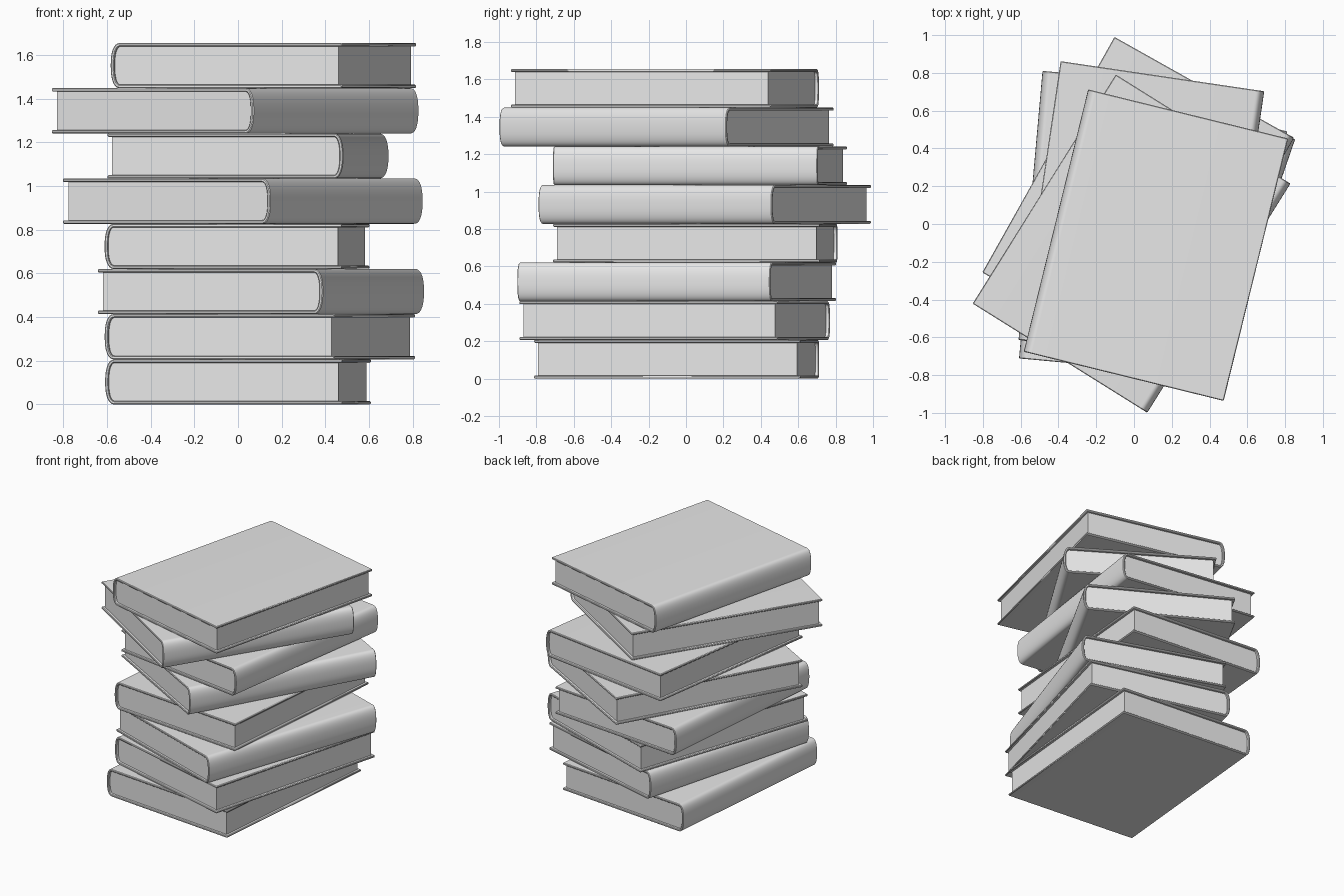
import bpy, bmesh, math

cube = bpy.data.objects.get("Cube")
if cube:
    bpy.data.objects.remove(cube, do_unlink=True)

WIDTH, LENGTH, HEIGHT = 1.09, 1.43, 0.2069
BOARD = 0.016      # cover thickness
OVERHANG = 0.019   # cover beyond the pages
ROUND = 0.045      # depth of the rounded spine
STEPS = 24

grey = bpy.data.materials.new("plain_grey")
grey.use_nodes = True
grey.diffuse_color = (0.8, 0.8, 0.8, 1)
grey.node_tree.nodes["Principled BSDF"].inputs["Base Color"].default_value = (0.8, 0.8, 0.8, 1)


def rounded_end(inset):
    """Spine curve from top to bottom, offset inwards by inset."""
    half, depth, power = HEIGHT / 2 - inset, ROUND - inset, 2 / 2.4
    points = []
    for i in range(STEPS + 1):
        a = math.pi * i / STEPS
        c = math.cos(a)
        z = math.copysign(abs(c) ** power, c) * half
        x = -WIDTH / 2 + ROUND - depth * abs(math.sin(a)) ** power
        points.append((x, z))
    return points


def extrude_profile(name, points, length, bevel=0):
    """Sweep an x-z outline along y, chamfer its hard edges if asked."""
    bm = bmesh.new()
    face = bm.faces.new([bm.verts.new((x, -length / 2, z)) for x, z in points])
    swept = bmesh.ops.extrude_face_region(bm, geom=[face], use_keep_orig=True)
    moved = [v for v in swept["geom"] if isinstance(v, bmesh.types.BMVert)]
    bmesh.ops.translate(bm, verts=moved, vec=(0, length, 0))
    bmesh.ops.recalc_face_normals(bm, faces=bm.faces[:])
    if bevel:
        hard = [e for e in bm.edges if e.calc_face_angle(0) > 0.9]
        bmesh.ops.bevel(bm, geom=hard, offset=bevel, segments=1, affect='EDGES')
    mesh = bpy.data.meshes.new(name)
    bm.to_mesh(mesh)
    bm.free()
    mesh.polygons.foreach_set("use_smooth", [True] * len(mesh.polygons))
    mesh.set_sharp_from_angle(angle=math.radians(40))
    mesh.materials.append(grey)
    return mesh


# Wrapped cover: outer outline, then back along the inner one
edge, half = WIDTH / 2, HEIGHT / 2
outer = [(edge, half)] + rounded_end(0) + [(edge, -half)]
inner = [(edge, half - BOARD)] + rounded_end(BOARD) + [(edge, BOARD - half)]
cover = extrude_profile("cover", outer + inner[::-1], LENGTH, bevel=0.004)

# Page block, slightly sunk into the cover
sunk, fore = BOARD - 0.003, edge - OVERHANG
block = [(fore, half - sunk)] + rounded_end(sunk) + [(fore, sunk - half)]
pages = extrude_profile("pages", block, LENGTH - 2 * OVERHANG)

# Stack from the bottom up: centre x, centre y, turn, spine on the right
stack = [
    (0.0, -0.05, -5.3, False),
    (0.10, -0.06, -15, False),
    (0.105, -0.05, -19, True),
    (-0.005, 0.05, -5.1, False),
    (0.022, 0.10, -29.3, True),
    (0.046, 0.075, -8.4, True),
    (-0.013, -0.104, -32, True),
    (0.116, -0.112, -13.8, False),
]
for i, (x, y, turn, flipped) in enumerate(stack):
    for part, mesh in (("cover", cover), ("pages", pages)):
        ob = bpy.data.objects.new(f"book_{i + 1}_{part}", mesh)
        ob.location = (x, y, HEIGHT * (i + 0.5))
        ob.rotation_euler.z = math.radians(turn + (180 if flipped else 0))
        bpy.context.collection.objects.link(ob)
